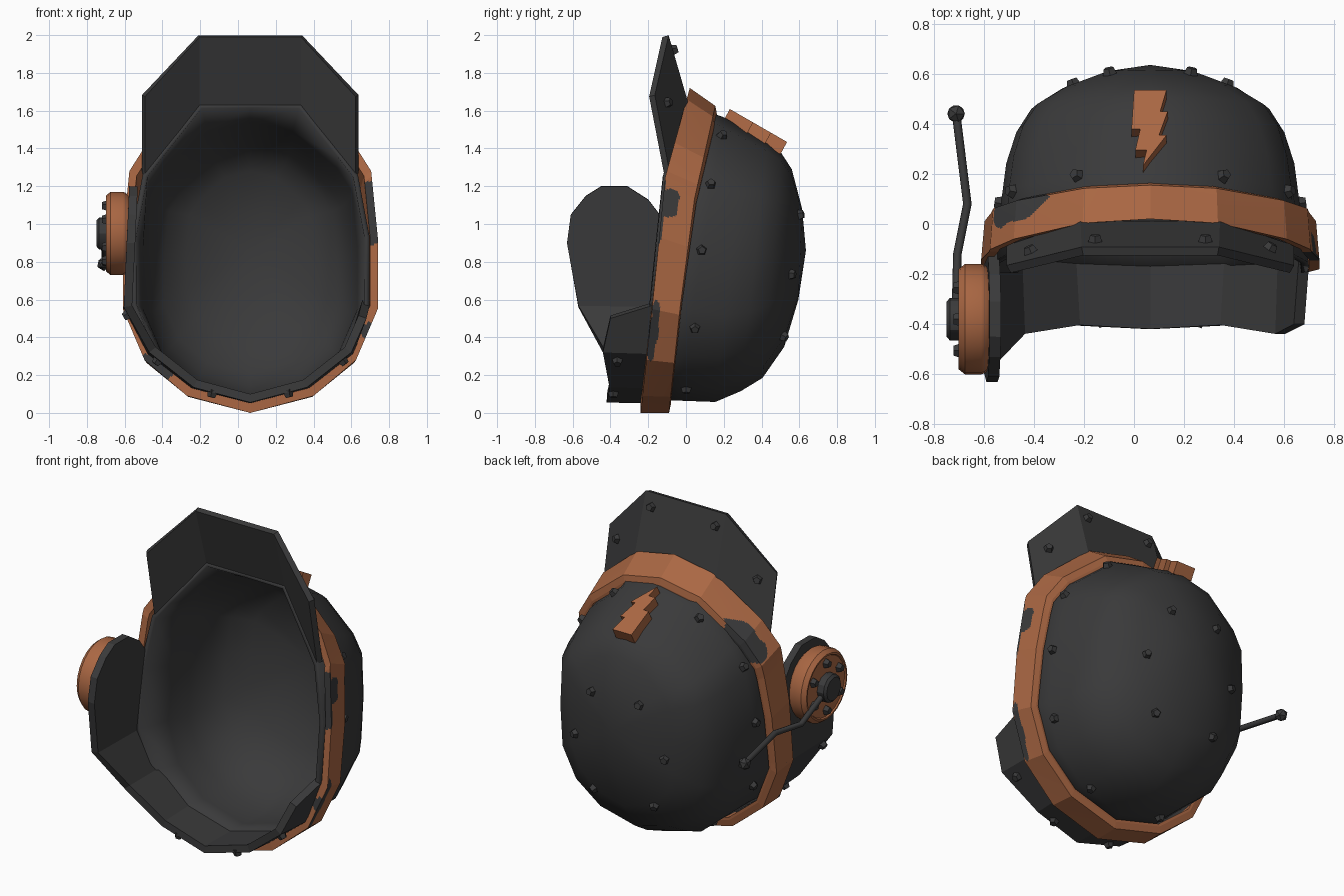
import bpy, bmesh, math
from mathutils import Vector, Matrix
from mathutils.bvhtree import BVHTree

if "Cube" in bpy.data.objects:
    bpy.data.objects.remove(bpy.data.objects["Cube"])

CX = 0.065  # helmet symmetry plane


def material(name, rgb):
    m = bpy.data.materials.new(name)
    m.diffuse_color = (*rgb, 1)
    m.use_nodes = True
    m.node_tree.nodes["Principled BSDF"].inputs["Base Color"].default_value = m.diffuse_color
    return m


DARK = material("dark grey", (0.042, 0.042, 0.043))
RUST = material("copper orange", (0.40, 0.135, 0.056))


def make(name, verts, faces, mats, thick=0, smooth=None, recalc=False):
    me = bpy.data.meshes.new(name)
    me.from_pydata([tuple(v) for v in verts], [], faces)
    if recalc:
        bm = bmesh.new()
        bm.from_mesh(me)
        bmesh.ops.recalc_face_normals(bm, faces=bm.faces)
        bm.to_mesh(me)
        bm.free()
    ob = bpy.data.objects.new(name, me)
    bpy.context.collection.objects.link(ob)
    for m in mats:
        me.materials.append(m)
    if thick:
        s = ob.modifiers.new("thickness", 'SOLIDIFY')
        s.thickness, s.offset = thick, -1
    if smooth:
        bpy.ops.object.select_all(action='DESELECT')
        ob.select_set(True)
        bpy.context.view_layer.objects.active = ob
        bpy.ops.object.shade_smooth_by_angle(angle=math.radians(smooth))
    return ob


def loft(rings, wrap=False):
    """Quads between equal closed rings."""
    n, k = len(rings[0]), len(rings)
    verts = [v for r in rings for v in r]
    faces = [(i * n + j, i * n + (j + 1) % n, (i + 1) % k * n + (j + 1) % n, (i + 1) % k * n + j)
             for i in range(k if wrap else k - 1) for j in range(n)]
    return verts, faces


def lerp_table(t, table):
    for (a, va), (b, vb) in zip(table, table[1:]):
        if t <= b:
            return va + (vb - va) * max(0, (t - a) / (b - a))
    return table[-1][1]


def mirror(pts):
    return pts + [(-x, z) for x, z in pts[-2:0:-1]]


# Face-opening outline: (offset from centre, height), and front/back edges of the band by height
outline = mirror([(0, 0), (.335, .09), (.56, .28), (.675, .55), (.675, .93), (.64, 1.28), (.545, 1.43),
                  (.27, 1.66), (0, 1.72)])
front = [(0, -.24), (.6, -.175), (1.25, -.11), (1.72, .02)]
back = [(0, -.09), (.6, -.03), (1.2, .045), (1.72, .155)]

# Bowl: lining edge, then rings of (y, half width, bottom, top, tilt), closed by a pole
lining = mirror([(0, .065), (.31, .145), (.535, .32), (.63, .57), (.632, .93), (.57, 1.26), (.485, 1.37),
                 (.27, 1.635), (0, 1.64)])
rings = [[(CX + x, max(-.19, lerp_table(z, front) - .012), z) for x, z in lining]]
for y, w, lo, hi, tilt in [(.08, .595, .065, 1.565, .12), (.235, .575, .058, 1.50, .08), (.36, .535, .115, 1.435, .07),
                           (.455, .475, .185, 1.375, .05), (.54, .35, .35, 1.29, .02), (.605, .18, .60, 1.08, .01)]:
    mid, hz = (lo + hi) / 2, (hi - lo) / 2
    rings.append([(CX + x / .675 * w, y + (z / .86 - 1) * tilt, mid + (z / .86 - 1) * hz) for x, z in outline])
v, f = loft(rings)
v.append((CX, .635, .86))
n = len(outline)
f += [(len(v) - 1 - n + j, len(v) - 1 - n + (j + 1) % n, len(v) - 1) for j in range(n)]
bowl = make("bowl", v, f, [DARK], thick=.028, smooth=40, recalc=True)

# Rim band around the opening, finely divided so worn patches can be painted
SUB = 36
path = []
for (x0, z0), (x1, z1) in zip(outline, outline[1:] + outline[:1]):
    path += [(x0 + (x1 - x0) * k / SUB, z0 + (z1 - z0) * k / SUB) for k in range(SUB)]


def band_ring(scale, t, taper):
    out = []
    for x, z in path:
        yf, yb = lerp_table(z, front), lerp_table(z, back)
        zz = .86 + (z - .86) * scale
        out.append((CX + x * scale * (1 - .02 * taper), yf + (yb - yf) * t, zz * (1 - .055 * taper)))
    return out


section = [(.94, 0, 0), (.97, 0, 0)] + [(1, k / 24, k / 24) for k in range(25)]
section += [(.975, 1.03, 1), (.95, 1.06, 1), (.93, 1.06, 1)]
v, f = loft([band_ring(*s) for s in section], wrap=True)
band = make("rim_band", v, f, [RUST, DARK], recalc=True)
# worn patches: centre and radii as (x, distance behind the front edge, z)
worn = [((.74, .02, 1.11), (.15, .075, .075)), ((.71, 0, 1.04), (.15, .016, .17)),
        ((.72, .022, .42), (.15, .026, .18)), ((-.48, .15, 1.36), (.20, .07, .15)),
        ((-.44, .0, .24), (.10, .03, .07))]
for p in band.data.polygons:
    c = p.center
    q = (c.x, c.y - lerp_table(c.z, front), c.z)
    for o, r in worn:
        if sum(((q[i] - o[i]) / r[i]) ** 2 for i in range(3)) < 1 + .25 * math.sin(c.z * 45 + c.y * 30):
            p.material_index = 1

# Brow visor: three bent panels
base = [(-.557, -.115, 1.26), (-.268, -.02, 1.63), (.268, -.02, 1.63), (.557, -.115, 1.26)]
top = [(-.557, -.195, 1.675), (-.268, -.125, 1.99), (.268, -.125, 1.99), (.557, -.195, 1.675)]
v = [(CX + x, y, z) for x, y, z in base + top]
visor = make("brow_visor", v, [(i, i + 1, i + 5, i + 4) for i in range(3)], [DARK], thick=.035)

# Jaw guard, rising into a rounded ear plate on one side
lip = [(.615, -.40, .50), (.535, -.44, .32), (.30, -.405, .135), (0, -.42, .055), (-.30, -.405, .135),
       (-.535, -.44, .32), (-.67, -.57, .56)]
rear = [(.635, -.14, .58), (.545, -.14, .31), (.315, -.16, .13), (0, -.17, .05), (-.315, -.16, .13),
        (-.545, -.14, .31), (-.67, -.12, .55)]
ear = [(-.63, .90), (-.61, 1.05), (-.53, 1.15), (-.45, 1.2), (-.31, 1.2), (-.2, 1.13), (-.1, 1.0)]
v = [(CX + x, y, z) for x, y, z in lip + rear]
v += [(-.605 + .045 * (z - .55), y, z) for y, z in ear]
f = [(i, i + 1, i + 8, i + 7) for i in range(6)] + [(13, 6, *range(14, 21))]
jaw = make("jaw_and_ear_guard", v, f, [DARK], thick=.045)


# Earpiece: turned about a sideways axis
def lathe(name, prof, y, z, mat, seg):
    rs = [[(x, y + r * math.cos(2 * math.pi * k / seg), z + r * math.sin(2 * math.pi * k / seg))
           for k in range(seg)] for x, r in prof]
    v, f = loft(rs)
    f += [tuple(range(seg)), tuple(range(len(v) - seg, len(v)))]
    return make(name, v, f, [mat], smooth=30, recalc=True)


EY, EZ = -.38, .95
lathe("ear_disc", [(-.57, .19), (-.595, .215), (-.61, .22), (-.675, .22), (-.70, .20), (-.70, .19), (-.692, .185)],
      EY, EZ, RUST, 24)
lathe("ear_hub", [(-.67, .085), (-.735, .085), (-.748, .07)], EY, EZ, DARK, 12)


# Rivets: five-sided studs
def stud(name, pos, normal):
    bm = bmesh.new()
    bmesh.ops.create_cone(bm, cap_ends=True, segments=5, radius1=.034, radius2=.021, depth=.04)
    q = Vector(normal).to_track_quat('Z', 'Y').to_matrix().to_4x4()
    bm.transform(Matrix.Translation(pos) @ q)
    me = bpy.data.meshes.new(name)
    bm.to_mesh(me)
    bm.free()
    me.materials.append(DARK)
    bpy.context.collection.objects.link(bpy.data.objects.new(name, me))


def studs_on(ob, name, points, sides=(-1, 1)):
    tree = BVHTree.FromObject(ob, bpy.context.evaluated_depsgraph_get())
    for x, y, z in points:
        for s in sides:
            pos, normal, _, _ = tree.find_nearest(Vector((CX + s * x, y, z)))
            stud(name, pos + normal * .006, normal)


studs_on(bowl, "bowl_rivet", [(.32, .21, 1.50), (.55, .13, 1.21), (.65, .09, .86), (.62, .05, .42), (.27, 0, .06),
                              (.175, .66, 1.06), (.33, .62, .73), (.235, .58, .37)])
studs_on(visor, "visor_rivet", [(.22, -.03, 1.93), (.50, -.06, 1.65)])
studs_on(jaw, "jaw_rivet", [(.215, -.385, .05), (.525, -.365, .23)])
studs_on(jaw, "jaw_rivet", [(.68, -.50, .50)], sides=(-1,))
for k in range(6):
    a = math.radians(60 * k + 30)
    stud("ear_rivet", Vector((-.70, EY + .145 * math.cos(a), EZ + .145 * math.sin(a))), (-1, 0, 0))

# Antenna with a ball tip
cu = bpy.data.curves.new("antenna", 'CURVE')
cu.dimensions, cu.bevel_depth, cu.bevel_resolution, cu.use_fill_caps = '3D', .017, 2, True
pts = [(-.71, -.32, .92), (-.705, -.12, .82), (-.665, .08, .83), (-.71, .44, .79)]
sp = cu.splines.new('POLY')
sp.points.add(len(pts) - 1)
for p, c in zip(sp.points, pts):
    p.co = (*c, 1)
cu.materials.append(DARK)
bpy.context.collection.objects.link(bpy.data.objects.new("antenna", cu))
bm = bmesh.new()
bmesh.ops.create_icosphere(bm, subdivisions=1, radius=.039, matrix=Matrix.Translation(pts[-1]))
me = bpy.data.meshes.new("antenna_tip")
bm.to_mesh(me)
bm.free()
me.materials.append(DARK)
bpy.context.collection.objects.link(bpy.data.objects.new("antenna_tip", me))

# Raised zigzag ornament lying on the crown slope
zig = [(0, .535), (.13, .535), (.105, .45), (.135, .45), (.10, .355), (.13, .355), (.035, .232), (.05, .295),
       (.005, .295), (.025, .38), (-.01, .38)]
upper = [(x, y, 1.742 - .575 * y) for x, y in zig]
lower = [(x, y - .035, z - .065) for x, y, z in upper]
v, f = loft([lower, upper])
m = len(zig)
f += [tuple(range(m)), tuple(range(m, 2 * m))]
make("crown_ornament", v, f, [RUST], recalc=True)
